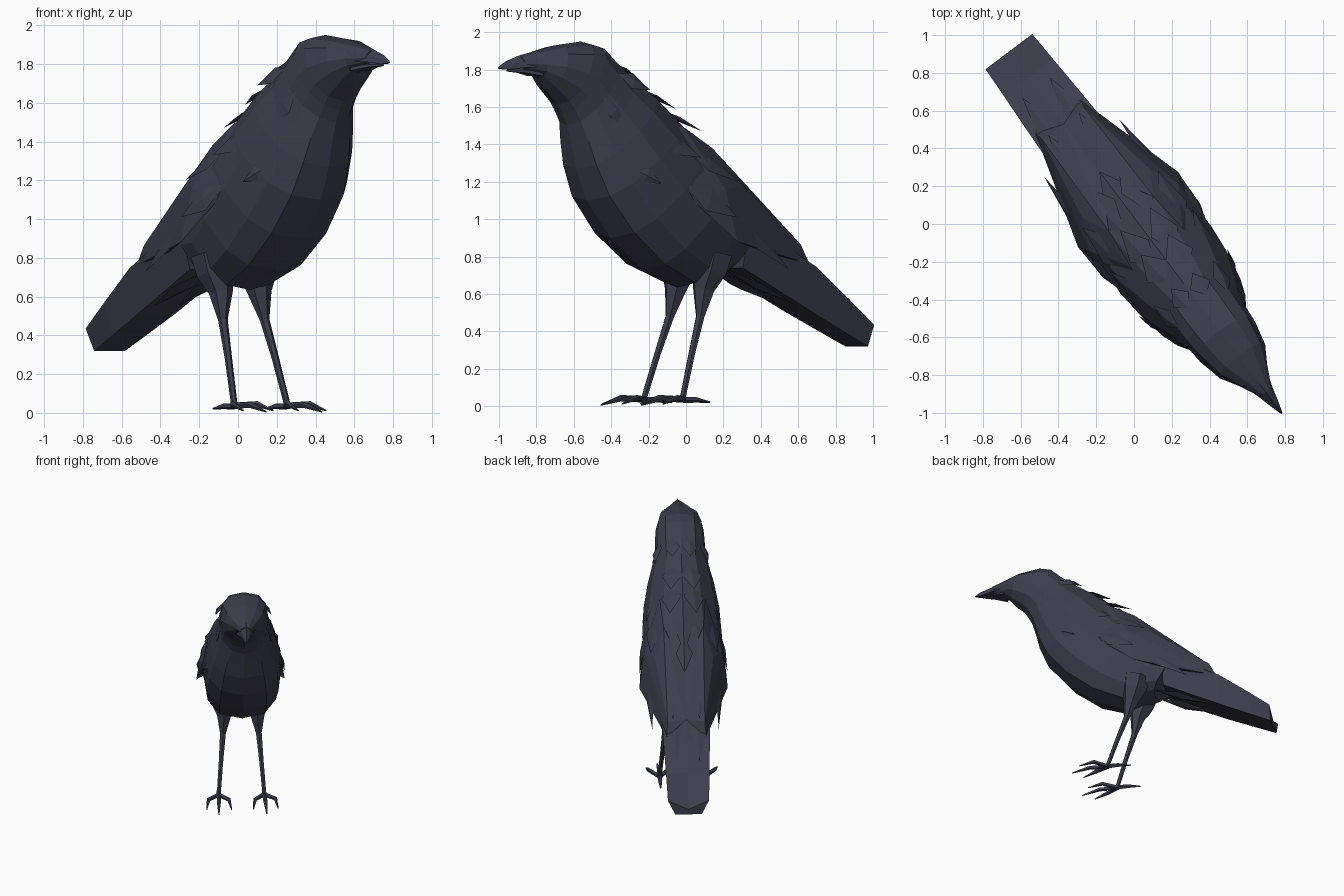
import bpy, bmesh, math
from mathutils import Vector

# Bird axis: s = forward, w = sideways, z = up; turned diagonally in the scene
FWD = Vector((0.602, -0.798, 0))
SIDE = Vector((0.798, 0.602, 0))
ORIGIN = Vector((0.06, -0.045, 0))

plumage = bpy.data.materials.new("dark_slate_plumage")
plumage.diffuse_color = (0.047, 0.047, 0.075, 1)


def place(p):
    return ORIGIN + FWD * p[0] + SIDE * p[1] + Vector((0, 0, p[2]))


def finish(bm, name):
    for v in bm.verts:
        v.co = place(v.co)
    bmesh.ops.recalc_face_normals(bm, faces=bm.faces)
    me = bpy.data.meshes.new(name)
    bm.to_mesh(me)
    bm.free()
    me.materials.append(plumage)
    ob = bpy.data.objects.new(name, me)
    bpy.context.collection.objects.link(ob)
    return ob


def loft(bm, rings):
    rows = [[bm.verts.new(p) for p in r] for r in rings]
    n = len(rows[0])
    for a, b in zip(rows, rows[1:]):
        for i in range(n):
            j = (i + 1) % n
            bm.faces.new((a[i], a[j], b[j], b[i]))
    bm.faces.new(rows[0])
    bm.faces.new(rows[-1][::-1])


def tube(bm, points, radii, n=6):
    # Tapered limb through points, rings square to the path
    pts = [Vector(p) for p in points]
    rings = []
    for i, p in enumerate(pts):
        d = (pts[min(i + 1, len(pts) - 1)] - pts[max(i - 1, 0)]).normalized()
        u = d.cross(Vector((0, 1, 0.1))).normalized()
        v = d.cross(u)
        rings.append([p + radii[i] * (u * math.cos(t) + v * math.sin(t))
                      for t in (2 * math.pi * k / n for k in range(n))])
    loft(bm, rings)


def feather(bm, root, tip, width, normal, thick=0.014):
    # Kite-shaped blade with a raised middle
    r, t, n = Vector(root), Vector(tip), Vector(normal).normalized()
    d = t - r
    side = d.cross(n).normalized() * width
    m = r + d * 0.45
    ring = [bm.verts.new(p) for p in (r, m + side, t, m - side)]
    up, down = bm.verts.new(m + n * thick), bm.verts.new(m - n * thick)
    for i in range(4):
        j = (i + 1) % 4
        bm.faces.new((ring[i], ring[j], up))
        bm.faces.new((ring[j], ring[i], down))


def squash(x, p):
    return math.copysign(abs(x) ** p, x)


# Body and head: each section is top s, top z, bottom s, bottom z, half width
SECTIONS = [
    (1.06, 1.872, 1.04, 1.790, 0.042),
    (0.96, 1.900, 0.93, 1.755, 0.095),
    (0.82, 1.930, 0.89, 1.700, 0.150),
    (0.65, 1.950, 0.80, 1.610, 0.180),
    (0.56, 1.930, 0.77, 1.560, 0.185),
    (0.46, 1.840, 0.74, 1.500, 0.190),
    (0.34, 1.765, 0.71, 1.400, 0.212),
    (0.20, 1.670, 0.68, 1.270, 0.250),
    (0.05, 1.540, 0.61, 1.100, 0.285),
    (-0.10, 1.410, 0.45, 0.900, 0.300),
    (-0.25, 1.250, 0.24, 0.735, 0.285),
    (-0.38, 1.120, 0.00, 0.635, 0.230),
    (-0.48, 1.020, -0.25, 0.710, 0.170),
]
bm = bmesh.new()
rings = []
for ts, tz, bs, bz, w in SECTIONS:
    ring = []
    for k in range(12):
        a = 2 * math.pi * k / 12
        c = round(math.cos(a), 6)
        # Broad crown on the head, broad belly on the body
        boxy = (c > 0) == (ts > 0.4) and c != 0 and ts < 0.9
        p = 0.76 if boxy else 1.0
        h = (1 + squash(c, p)) / 2
        ring.append((bs + (ts - bs) * h, w * squash(math.sin(a), p), bz + (tz - bz) * h))
    rings.append(ring)
loft(bm, rings)
finish(bm, "body")

# Beak: upper and lower halves tapering to a slightly hooked tip
bm = bmesh.new()
for prof in ([(0.95, 0.080, 1.900, 1.815), (1.06, 0.044, 1.876, 1.810),
              (1.15, 0.020, 1.845, 1.800), (1.20, 0.004, 1.815, 1.805)],
             [(0.95, 0.070, 1.815, 1.765), (1.05, 0.036, 1.812, 1.783),
              (1.14, 0.010, 1.803, 1.790)]):
    loft(bm, [[(s, -w, lo), (s, w, lo), (s, w * 0.8, (hi + lo) / 2),
               (s, 0, hi), (s, -w * 0.8, (hi + lo) / 2)] for s, w, hi, lo in prof])
finish(bm, "beak")

# Tail: s, edge z, middle z, bottom z, top half width, bottom half width
bm = bmesh.new()
loft(bm, [[(s, -wt, zt), (s, 0, zc), (s, wt, zt), (s, wb, zb), (s, -wb, zb)]
          for s, zt, zc, zb, wt, wb in ((-0.34, 0.98, 1.02, 0.74, 0.195, 0.13),
                                        (-0.80, 0.745, 0.765, 0.51, 0.175, 0.12),
                                        (-1.03, 0.57, 0.585, 0.40, 0.163, 0.108),
                                        (-1.20, 0.435, 0.36, 0.32, 0.155, 0.10))])
# Covert feathers under the tail
for w in (-0.07, 0.07):
    feather(bm, (-0.25, w, 0.74), (-0.72, w * 1.1, 0.55), 0.07, (-0.4, 0, -1), 0.03)
finish(bm, "tail")

# Folded wings: faceted shells that meet over the tail base
WING = [(0.36, 0.20, 1.42), (0.30, 0.265, 1.25), (0.10, 0.17, 1.50), (0.08, 0.308, 1.10),
        (-0.15, 0.332, 0.88), (-0.10, 0.295, 1.16), (-0.12, 0.15, 1.38), (-0.26, 0.22, 1.18),
        (-0.40, 0.215, 0.83), (-0.40, 0.0, 1.13), (-0.72, 0.0, 0.88), (-0.72, 0.14, 0.865),
        (-0.77, 0.15, 0.76), (-0.20, 0.0, 1.00)]
for m, label in ((1, "left"), (-1, "right")):
    bm = bmesh.new()
    vs = [bm.verts.new((s, m * w, z)) for s, w, z in WING]
    res = bmesh.ops.convex_hull(bm, input=vs)
    bmesh.ops.delete(bm, geom=res["geom_interior"], context='VERTS')
    # Open the side that lies against the body
    bmesh.ops.recalc_face_normals(bm, faces=bm.faces)
    inner = [f for f in bm.faces if f.normal.y * m < -0.3]
    bmesh.ops.delete(bm, geom=inner, context='FACES')
    finish(bm, label + "_wing")

# Loose feathers on each side: root, tip, half width, outward normal
FEATHERS = [
    ((0.52, 0.16, 1.78), (0.334, 0.20, 1.69), 0.06, (-0.3, 1, 0.6)),
    ((0.46, 0.06, 1.83), (0.32, 0.07, 1.75), 0.06, (-0.6, 0.3, 1)),
    ((0.30, 0.06, 1.70), (0.08, 0.09, 1.59), 0.08, (-0.6, 0.3, 1)),
    ((0.18, 0.07, 1.59), (-0.09, 0.10, 1.47), 0.08, (-0.6, 0.4, 1)),
    ((0.64, 0.175, 1.68), (0.47, 0.22, 1.47), 0.06, (0, 1, 0.2)),
    ((0.52, 0.205, 1.46), (0.34, 0.26, 1.37), 0.05, (0.3, 1, 0.2)),
    ((0.48, 0.245, 1.27), (0.33, 0.295, 1.19), 0.04, (0.4, 1, 0)),
    ((0.32, 0.21, 1.46), (0.05, 0.275, 1.33), 0.07, (-0.1, 1, 0.5)),
    ((0.10, 0.19, 1.40), (-0.22, 0.25, 1.20), 0.09, (-0.4, 1, 0.8)),
    ((0.16, 0.29, 1.18), (-0.15, 0.33, 1.01), 0.07, (-0.1, 1, 0.2)),
    ((-0.05, 0.09, 1.40), (-0.42, 0.13, 1.12), 0.09, (-0.7, 0.4, 1)),
    ((-0.12, 0.265, 1.06), (-0.56, 0.25, 0.73), 0.07, (-0.2, 1, 0.4)),
    ((-0.32, 0.10, 1.14), (-0.72, 0.10, 0.89), 0.07, (-0.7, 0.2, 1)),
    ((-0.60, 0.08, 0.89), (-0.96, 0.09, 0.645), 0.06, (-0.7, 0, 1)),
]
bm = bmesh.new()
for m in (1, -1):
    for r, t, w, n in FEATHERS:
        feather(bm, *[(p[0], m * p[1], p[2]) for p in (r, t)], w, (n[0], m * n[1], n[2]))
finish(bm, "loose_feathers")

# Legs with feathered thighs, and feet with three front toes and one hind toe
TOES = [((0.24, 0.175, 0.040), (0.38, 0.18, 0.006)),
        ((0.19, 0.250, 0.045), (0.30, 0.268, 0.012)),
        ((0.20, 0.100, 0.045), (0.31, 0.082, 0.012)),
        ((0.01, 0.170, 0.035), (-0.09, 0.17, 0.022))]
for m, label in ((1, "left"), (-1, "right")):
    bm = bmesh.new()
    tube(bm, [(-0.13, m * 0.14, 0.82), (-0.11, m * 0.135, 0.72), (-0.08, m * 0.125, 0.62),
              (-0.05, m * 0.135, 0.48), (0.02, m * 0.152, 0.28), (0.09, m * 0.17, 0.06),
              (0.10, m * 0.17, 0.025)],
         [0.115, 0.10, 0.062, 0.025, 0.019, 0.017, 0.022])
    finish(bm, label + "_leg")
    bm = bmesh.new()
    for knuckle, claw in TOES:
        tube(bm, [(0.09, m * 0.17, 0.035), (knuckle[0], m * knuckle[1], knuckle[2]),
                  (claw[0], m * claw[1], claw[2])], [0.018, 0.016, 0.004], 5)
    finish(bm, label + "_foot")
